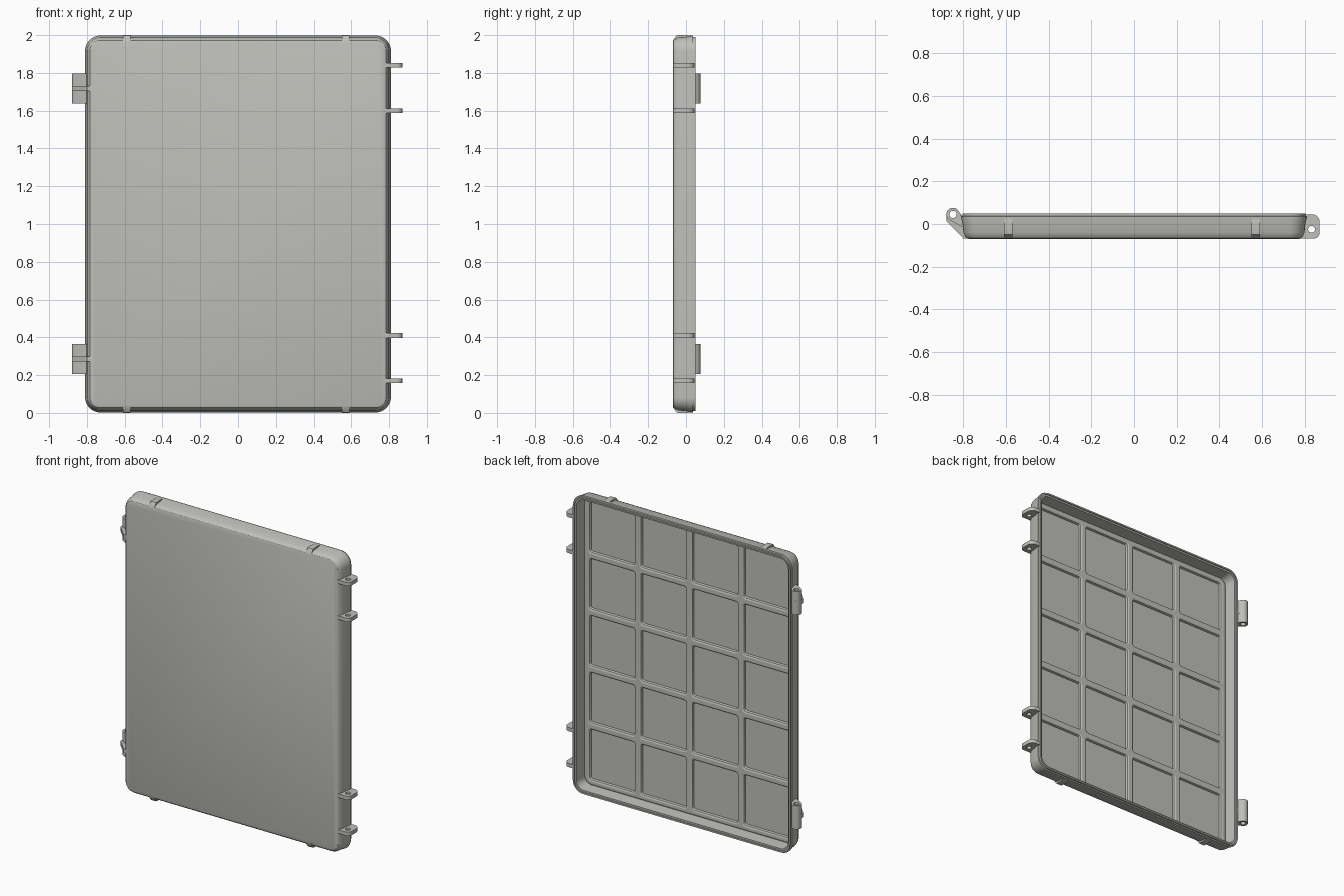
import bpy, bmesh, math

if "Cube" in bpy.data.objects:
    bpy.data.objects.remove(bpy.data.objects["Cube"])

mat = bpy.data.materials.new("warm_grey_plastic")
mat.diffuse_color = (0.52, 0.52, 0.49, 1)
mat.use_nodes = True
mat.node_tree.nodes["Principled BSDF"].inputs["Base Color"].default_value = mat.diffuse_color


def finish(ob, angle=30):
    ob.data.materials.clear()
    ob.data.materials.append(mat)
    bpy.ops.object.select_all(action='DESELECT')
    ob.select_set(True)
    bpy.context.view_layer.objects.active = ob
    bpy.ops.object.shade_smooth_by_angle(angle=math.radians(angle))
    return ob


def rounded_rect(cx, cy, hx, hy, r, n=8):
    pts = []
    for k, (sx, sy) in enumerate([(1, 1), (-1, 1), (-1, -1), (1, -1)]):
        for i in range(n + 1):
            a = math.pi / 2 * (k + i / n)
            pts.append((cx + sx * (hx - r) + r * math.cos(a),
                        cy + sy * (hy - r) + r * math.sin(a)))
    return pts


def arc(cx, cy, r, a0, a1, n=20):
    return [(cx + r * math.cos(math.radians(a0 + (a1 - a0) * i / n)),
             cy + r * math.sin(math.radians(a0 + (a1 - a0) * i / n))) for i in range(n + 1)]


def plate(name, outlines, half, loc, rot=(0, 0, 0), bevel=0.0):
    """Extruded flat outline; any outline after the first is a hole."""
    cu = bpy.data.curves.new(name, 'CURVE')
    cu.dimensions, cu.fill_mode = '2D', 'BOTH'
    cu.extrude, cu.bevel_depth, cu.bevel_resolution = half, bevel, 1
    for pts in outlines:
        sp = cu.splines.new('POLY')
        sp.points.add(len(pts) - 1)
        for p, q in zip(sp.points, pts):
            p.co = (q[0], q[1], 0, 1)
        sp.use_cyclic_u = True
    ob = bpy.data.objects.new(name, cu)
    bpy.context.collection.objects.link(ob)
    ob.location, ob.rotation_euler = loc, rot
    bpy.ops.object.select_all(action='DESELECT')
    ob.select_set(True)
    bpy.context.view_layer.objects.active = ob
    bpy.ops.object.convert(target='MESH')
    return finish(bpy.context.view_layer.objects.active)


# Tray shell: (inset, y) from the front panel, round the rim, to the inner floor
profile = [(0.040, -0.070), (0.028, -0.066), (0.020, -0.056), (0.013, -0.040), (0.009, 0.0),
           (0.002, 0.030), (0.002, 0.036), (0.009, 0.038), (0.009, 0.050), (0.019, 0.050),
           (0.019, 0.042), (0.030, 0.042), (0.036, -0.042), (0.044, -0.050)]
bm = bmesh.new()
rings = []
for inset, y in profile:
    pts = rounded_rect(0, 1, 0.812 - inset, 1.0 - inset, 0.085 - inset)
    rings.append([bm.verts.new((x, y, z)) for x, z in pts])
n = len(rings[0])
for a, b in zip(rings, rings[1:]):
    for i in range(n):
        bm.faces.new((a[i], a[(i + 1) % n], b[(i + 1) % n], b[i]))
bm.faces.new(rings[0])
bm.faces.new(rings[-1])
bmesh.ops.recalc_face_normals(bm, faces=bm.faces)
me = bpy.data.meshes.new("tray_shell")
bm.to_mesh(me)
bm.free()
shell = bpy.data.objects.new("tray_shell", me)
bpy.context.collection.objects.link(shell)
finish(shell)

# Stiffening ribs: one grid with rounded pockets, 4 across by 5 high
pockets = [rounded_rect((i - 1.5) * 0.38, (j - 2) * 0.38, 0.178, 0.178, 0.025, 4)
           for i in range(4) for j in range(5)]
plate("rib_grid", [rounded_rect(0, 0, 0.765, 0.953, 0.04)] + pockets, 0.003,
      (0, -0.050, 1), (math.pi / 2, 0, 0), bevel=0.014)

# Latch lugs on the right edge, each with a pin hole
lug = ([(0.775, -0.068)] + arc(0.842, -0.040, 0.028, -90, 0, 6)
       + arc(0.835, 0.010, 0.035, 0, 90, 8) + [(0.802, 0.045), (0.802, 0.0), (0.785, -0.03)])
for z in (0.17, 0.41, 1.60, 1.84):
    plate("latch_lug", [lug, arc(0.832, -0.025, 0.016, 0, 345, 23)], 0.0125, (0, 0, z))

# Hinges on the left edge: barrel with arm, plus a central gusset
cx, cy = -0.848, 0.045
hole = arc(cx, cy, 0.017, 0, 345, 23)
barrel = arc(cx, cy, 0.031, 20, 235) + [(-0.803, -0.015), (-0.795, 0.010), (-0.803, 0.030)]
gusset = arc(cx, cy, 0.031, 20, 180) + [(-0.879, 0.014), (-0.800, -0.067), (-0.775, -0.067),
                                      (-0.793, -0.03), (-0.800, 0.030)]
for z in (0.285, 1.717):
    plate("hinge_barrel", [barrel, hole], 0.079, (0, 0, z))
    plate("hinge_gusset", [gusset, hole], 0.014, (0, 0, z))

# Small stop tabs on the top and bottom edges: side profile is (y, z) from the edge
tab = [(-0.070, -0.045), (-0.068, -0.028), (-0.050, -0.002), (-0.040, 0.0), (0.005, 0.0),
       (0.030, -0.004), (0.030, -0.020), (-0.040, -0.030)]
for x in (-0.59, 0.57):
    for s, z0 in ((1, 2.0), (-1, 0.0)):
        plate("edge_tab", [[(y, s * d) for y, d in tab]], 0.02,
              (x, 0, z0), (math.pi / 2, 0, math.pi / 2))
